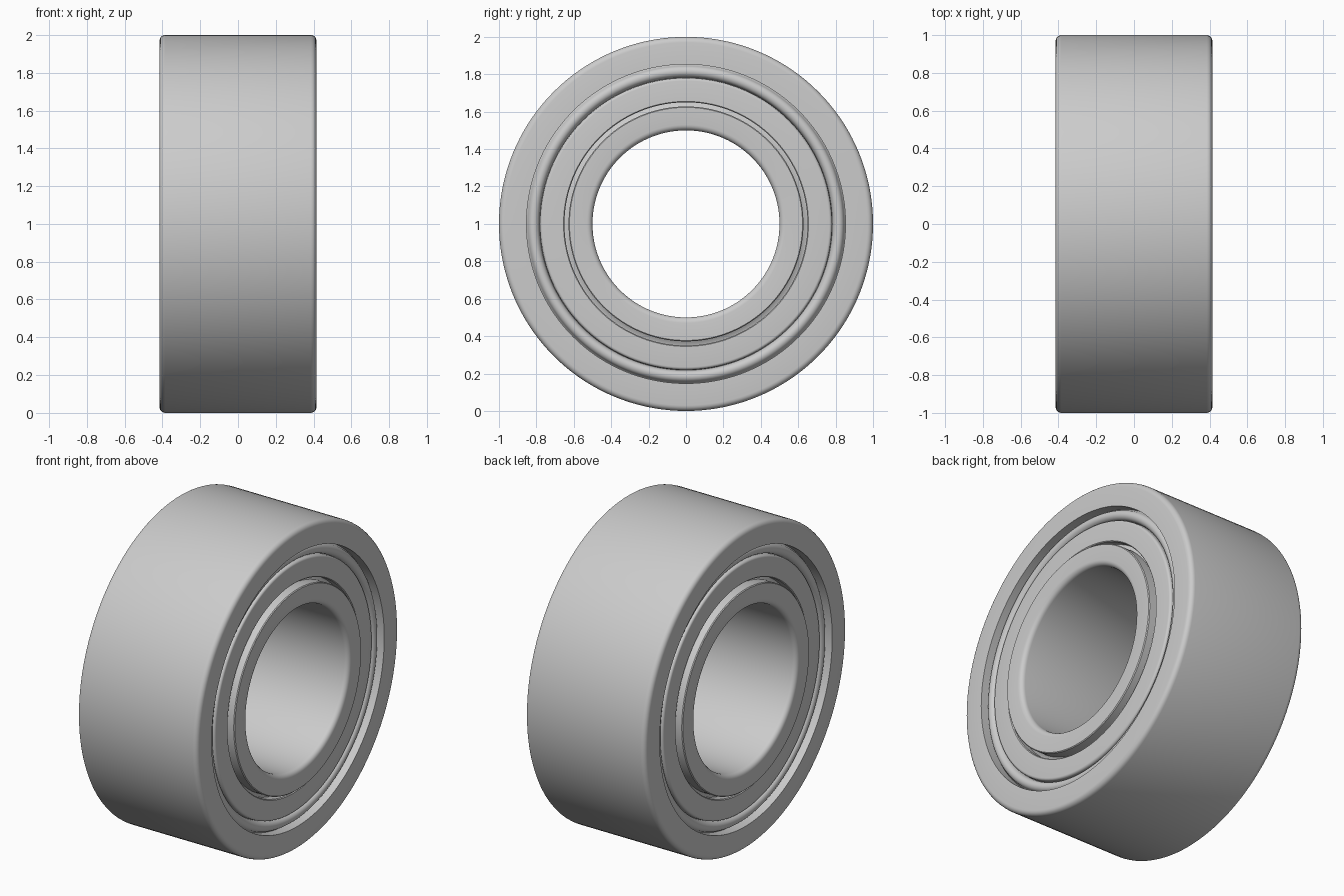
import bpy
import bmesh
from math import sin, cos, pi, radians

if "Cube" in bpy.data.objects:
    bpy.data.objects.remove(bpy.data.objects["Cube"])

SEGMENTS = 144


def arc(cx, cr, radius, start, end, steps=5):
    """Arc in the (x, radius) plane, angles in degrees from +x."""
    return [(cx + radius * cos(radians(start + (end - start) * i / steps)),
             cr + radius * sin(radians(start + (end - start) * i / steps)))
            for i in range(steps + 1)]


def lathe(name, profile):
    """Revolve a closed (x, radius) profile about the x axis at height 1."""
    bm = bmesh.new()
    rings = []
    for i in range(SEGMENTS):
        a = 2 * pi * i / SEGMENTS
        rings.append([bm.verts.new((x, r * sin(a), 1 + r * cos(a))) for x, r in profile])
    n = len(profile)
    for i in range(SEGMENTS):
        a, b = rings[i], rings[(i + 1) % SEGMENTS]
        for j in range(n):
            k = (j + 1) % n
            bm.faces.new((a[j], a[k], b[k], b[j]))
    bmesh.ops.recalc_face_normals(bm, faces=bm.faces)
    mesh = bpy.data.meshes.new(name)
    bm.to_mesh(mesh)
    bm.free()
    ob = bpy.data.objects.new(name, mesh)
    bpy.context.collection.objects.link(ob)
    bpy.context.view_layer.objects.active = ob
    ob.select_set(True)
    bpy.ops.object.shade_smooth_by_angle(angle=radians(35))
    ob.select_set(False)
    return ob


def symmetric(half):
    """Complete a +x half profile with its reflection."""
    return half + [(-x, r) for x, r in reversed(half)]


W = 0.415   # half width of the bearing
F = 0.03    # edge fillet

# Outer ring, rounded on its outside edges
lathe("outer_ring", symmetric([(W, 0.853)] + arc(W - F, 1 - F, F, 0, 90)))

# Inner ring, rounded at the bore and stepped down beneath the shield
lathe("inner_ring", symmetric(
    [(0.33, 0.68), (0.33, 0.652), (0.345, 0.628), (W - 0.005, 0.628), (W, 0.623)]
    + arc(W - F, 0.5 + F, F, 0, -90)))

# Shields: flat plate, groove, then a rolled bead held in the outer ring
shield = ([(0.32, 0.65), (0.38, 0.65), (0.385, 0.655)]
          + arc(0.37, 0.765, 0.015, 0, 90)
          + [(0.35, 0.782)]
          + arc(0.355, 0.815, 0.031, -80, 80, 10)
          + [(0.35, 0.855), (0.32, 0.855)])
for side, sign in (("right", 1), ("left", -1)):
    lathe(side + "_shield", [(sign * x, r) for x, r in shield])
